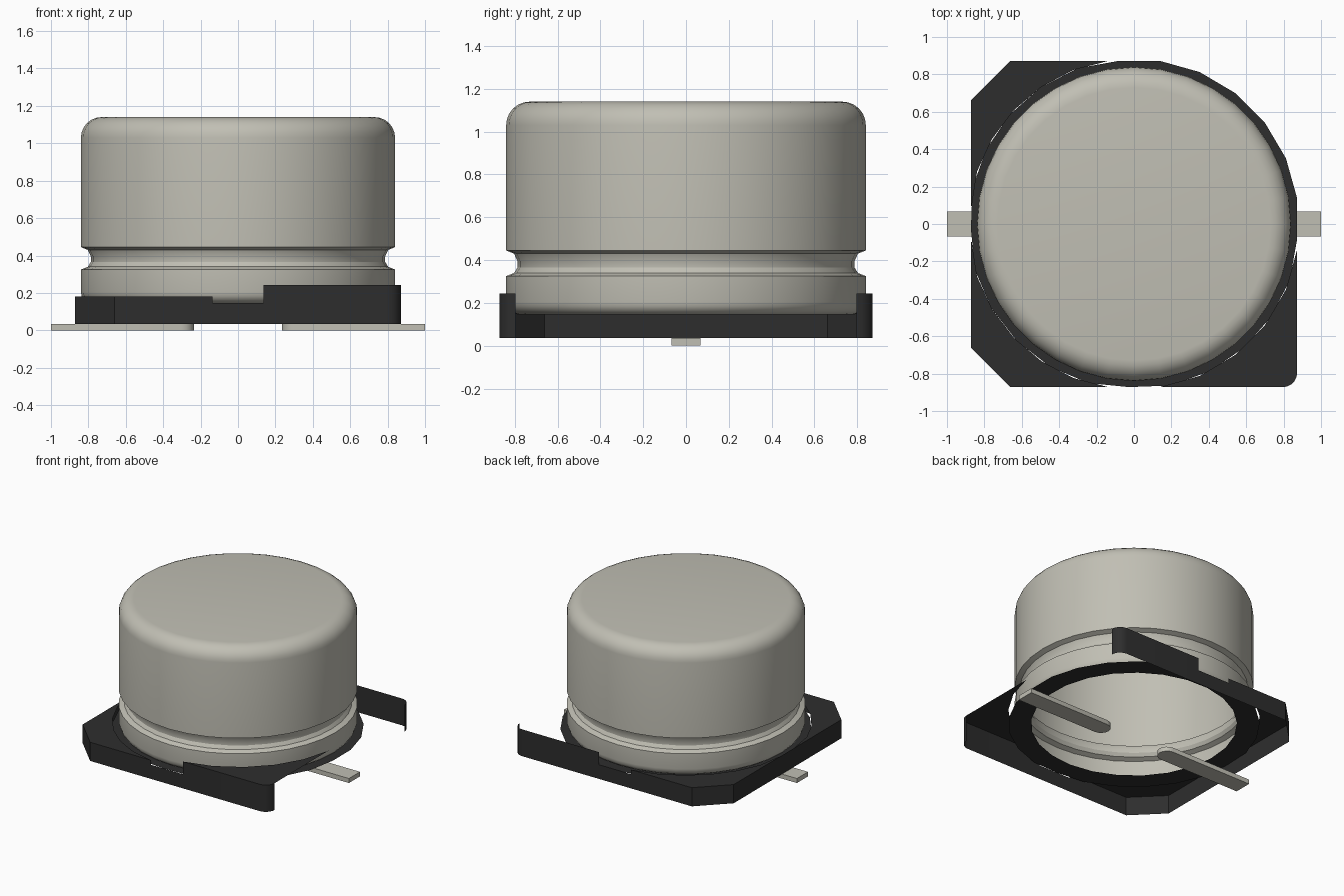
import bpy, bmesh, math

cube = bpy.data.objects.get("Cube")
if cube:
    bpy.data.objects.remove(cube, do_unlink=True)


def material(name, rgb, rough):
    m = bpy.data.materials.new(name)
    m.use_nodes = True
    m.diffuse_color = (*rgb, 1)
    bsdf = m.node_tree.nodes["Principled BSDF"]
    bsdf.inputs["Base Color"].default_value = (*rgb, 1)
    bsdf.inputs["Roughness"].default_value = rough
    return m


METAL = material("warm_grey_metal", (0.53, 0.52, 0.455), 0.5)
PLASTIC = material("black_plastic", (0.027, 0.027, 0.027), 0.6)


def finish(bm, name, mat, smooth=True):
    me = bpy.data.meshes.new(name)
    bm.to_mesh(me)
    bm.free()
    ob = bpy.data.objects.new(name, me)
    bpy.context.collection.objects.link(ob)
    me.materials.append(mat)
    if smooth:
        bpy.ops.object.select_all(action='DESELECT')
        ob.select_set(True)
        bpy.context.view_layer.objects.active = ob
        bpy.ops.object.shade_smooth_by_angle(angle=math.radians(30))
    return ob


def arc(cx, cy, r, a0, a1, n):
    """Points on an arc, angles in degrees."""
    return [(cx + r * math.cos(math.radians(a0 + (a1 - a0) * i / n)),
             cy + r * math.sin(math.radians(a0 + (a1 - a0) * i / n)))
            for i in range(n + 1)]


# Can: lathed shell with rolled groove, closed top and open underside
SEG = 36
profile = (arc(0.78, 0.205, 0.06, -90, 0, 4)
           + [(0.84, 0.325), (0.803, 0.34), (0.787, 0.365),
              (0.787, 0.395), (0.803, 0.43), (0.84, 0.445)]
           + arc(0.73, 1.03, 0.11, 0, 90, 6))
bm = bmesh.new()
rings = [[bm.verts.new((r * math.cos(math.tau * i / SEG),
                        r * math.sin(math.tau * i / SEG), z))
          for i in range(SEG)] for r, z in profile]
for lo, hi in zip(rings, rings[1:]):
    for i in range(SEG):
        j = (i + 1) % SEG
        bm.faces.new((lo[i], lo[j], hi[j], hi[i]))
bm.faces.new(rings[-1])
finish(bm, "can", METAL)

# Base dimensions
W = 0.872                 # half width
CH = 0.66                 # start of chamfered corners
NX = 0.137                # half width of wall notches
RC = 0.885                # recess radius
RAD = 0.075               # rounded corner radius
BOTTOM, FLOOR, LOW, HIGH = 0.035, 0.145, 0.18, 0.243


def clip(p):
    return (max(-W, min(W, p[0])), max(-W, min(W, p[1])))


# Recess floor: flat ring the can stands on
bm = bmesh.new()
N = 25
outer, inner = [], []
for i in range(N):
    a = math.radians(9 + 360 * i / N)
    c, s = math.cos(a), math.sin(a)
    outer.append(bm.verts.new((*clip((RC * c, RC * s)), FLOOR)))
    inner.append(bm.verts.new((0.725 * c, 0.725 * s, FLOOR)))
for i in range(N):
    j = (i + 1) % N
    bm.faces.new((inner[i], outer[i], outer[j], inner[j]))
finish(bm, "base_recess_floor", PLASTIC, False)


def plate(name, pts, z):
    bm = bmesh.new()
    f = bm.faces.new([bm.verts.new((x, y, z)) for x, y in pts])
    f.normal_update()
    if f.normal.z < 0:
        f.normal_flip()
    bmesh.ops.triangulate(bm, faces=bm.faces[:])
    return finish(bm, name, PLASTIC, False)


# Low top plate on the chamfered side, split by the recess
for s, side in ((1, "back"), (-1, "front")):
    edge = [(-NX, s * W), (-CH, s * W), (-W, s * CH), (-W, s * 0.1)]
    rim = [(max(-W + 0.004, x), s * y) for x, y in arc(0, 0, RC, 174, 99, 6)]
    plate("base_low_top_" + side, edge + rim[:-1], LOW)

# High top plate on the front rounded corner
corner = arc(W - RAD, -W + RAD, RAD, -90, 0, 5)
plate("base_high_top", [(NX, -W)] + corner + [(W, -NX)]
      + arc(0, 0, RC, -9, -81, 5)[1:-1], HIGH)


# Walls: thin upright sheets along the outline, each with its own height
def wall(name, pts, top):
    bm = bmesh.new()
    cols = [(bm.verts.new((x, y, BOTTOM)), bm.verts.new((x, y, top)))
            for x, y in pts]
    for a, b in zip(cols, cols[1:]):
        bm.faces.new((a[0], b[0], b[1], a[1]))
    return finish(bm, name, PLASTIC)


back_corner = arc(W - RAD, W - RAD, RAD, 0, 90, 5)
wall("wall_back_high", back_corner + [(NX, W)], HIGH)
wall("wall_back_notch", [(NX, W), (-NX, W)], FLOOR)
wall("wall_chamfered_side", [(-NX, W), (-CH, W), (-W, CH), (-W, -CH),
                             (-CH, -W), (-NX, -W)], LOW)
wall("wall_front_notch", [(-NX, -W), (NX, -W)], FLOOR)
wall("wall_front_high", [(NX, -W)] + corner, HIGH)

# Leads: flat bars with rounded inner ends
for s, side in ((1, "left"), (-1, "right")):
    pts = [(1.0, -0.068), (1.0, 0.068)] + arc(0.303, 0, 0.068, 90, 270, 8)
    bm = bmesh.new()
    f = bm.faces.new([bm.verts.new((s * x, y, 0)) for x, y in pts])
    ext = bmesh.ops.extrude_face_region(bm, geom=[f])
    bmesh.ops.translate(bm, vec=(0, 0, 0.035),
                        verts=[v for v in ext["geom"]
                               if isinstance(v, bmesh.types.BMVert)])
    bmesh.ops.recalc_face_normals(bm, faces=bm.faces[:])
    finish(bm, "lead_" + side, METAL)
